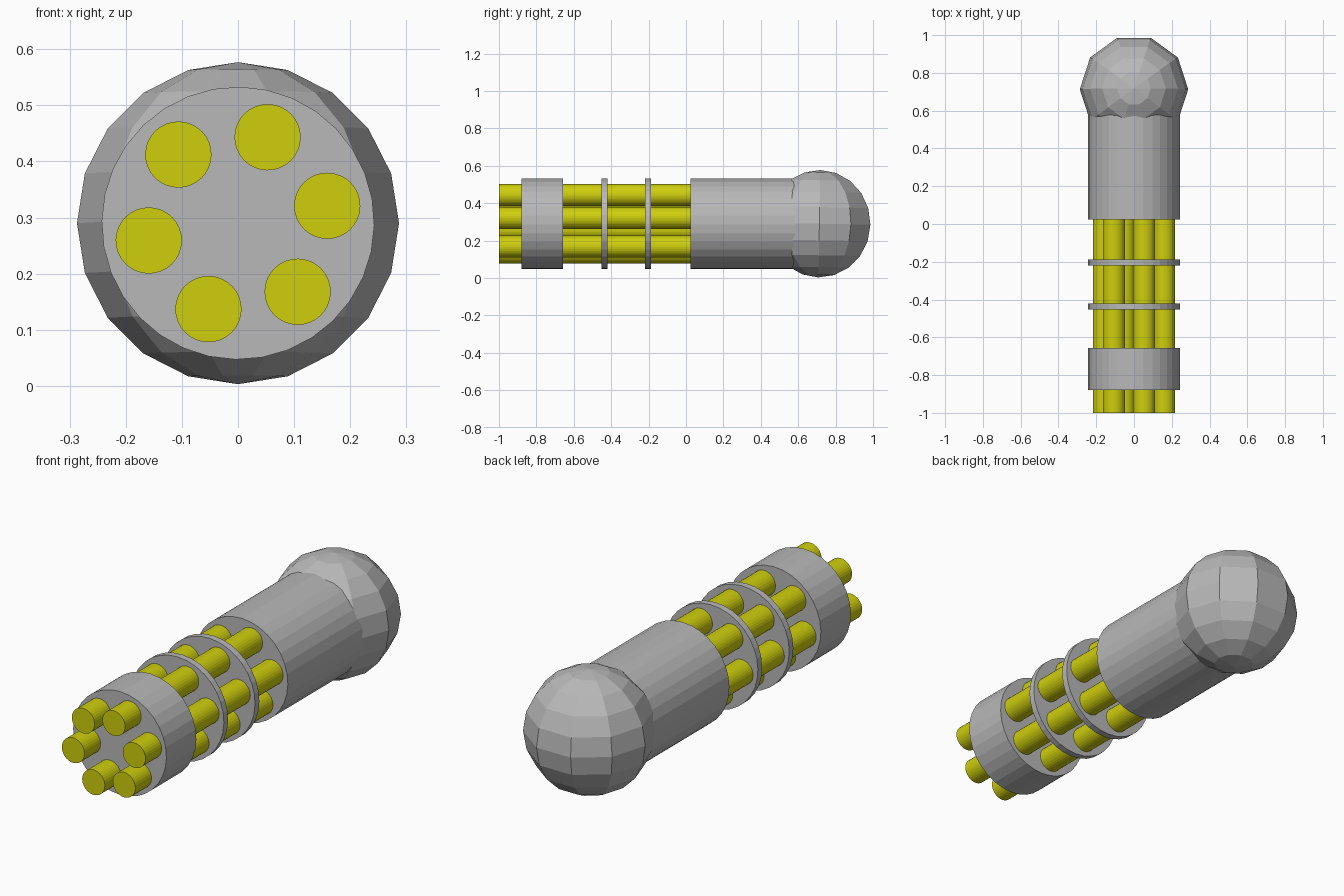
import bpy
from math import radians, cos, sin

cube = bpy.data.objects.get("Cube")
if cube:
    bpy.data.objects.remove(cube, do_unlink=True)

AXIS_Z = 0.29       # height of the long axis
TILT = radians(1)   # slight roll about the long axis


def material(name, colour):
    mat = bpy.data.materials.new(name)
    mat.use_nodes = True
    mat.diffuse_color = colour
    mat.node_tree.nodes["Principled BSDF"].inputs["Base Color"].default_value = colour
    return mat


grey = material("grey_metal", (0.48, 0.48, 0.48, 1))
yellow = material("yellow_metal", (0.62, 0.62, 0.004, 1))


def rod(name, radius, front, back, mat, x=0, z=AXIS_Z):
    """Flat-shaded cylinder lying along y."""
    bpy.ops.mesh.primitive_cylinder_add(
        vertices=32, radius=radius, depth=back - front,
        location=(x, (front + back) / 2, z), rotation=(radians(90), TILT, 0))
    obj = bpy.context.object
    obj.name = name
    obj.data.materials.append(mat)
    return obj


# Housing and the discs that hold the barrels
for name, front, back in (("front_collar", -0.88, -0.657),
                          ("front_spacer", -0.452, -0.421),
                          ("rear_spacer", -0.22, -0.188),
                          ("housing", 0.024, 0.62)):
    rod(name, 0.243, front, back, grey)

# Ring of six barrels
for i in range(6):
    a = radians(11 + 60 * i)
    rod(f"barrel_{i + 1}", 0.059, -1, 0.06, yellow,
        0.162 * cos(a), AXIS_Z + 0.162 * sin(a))

# Faceted ball at the rear, with one edge pointing straight back
bpy.ops.mesh.primitive_uv_sphere_add(segments=10, ring_count=10, radius=0.287,
                                     location=(0, 0.713, AXIS_Z))
ball = bpy.context.object
ball.name = "rear_ball"
ball.rotation_mode = 'YZX'
ball.rotation_euler = (0, TILT, radians(90))
ball.data.materials.append(grey)
